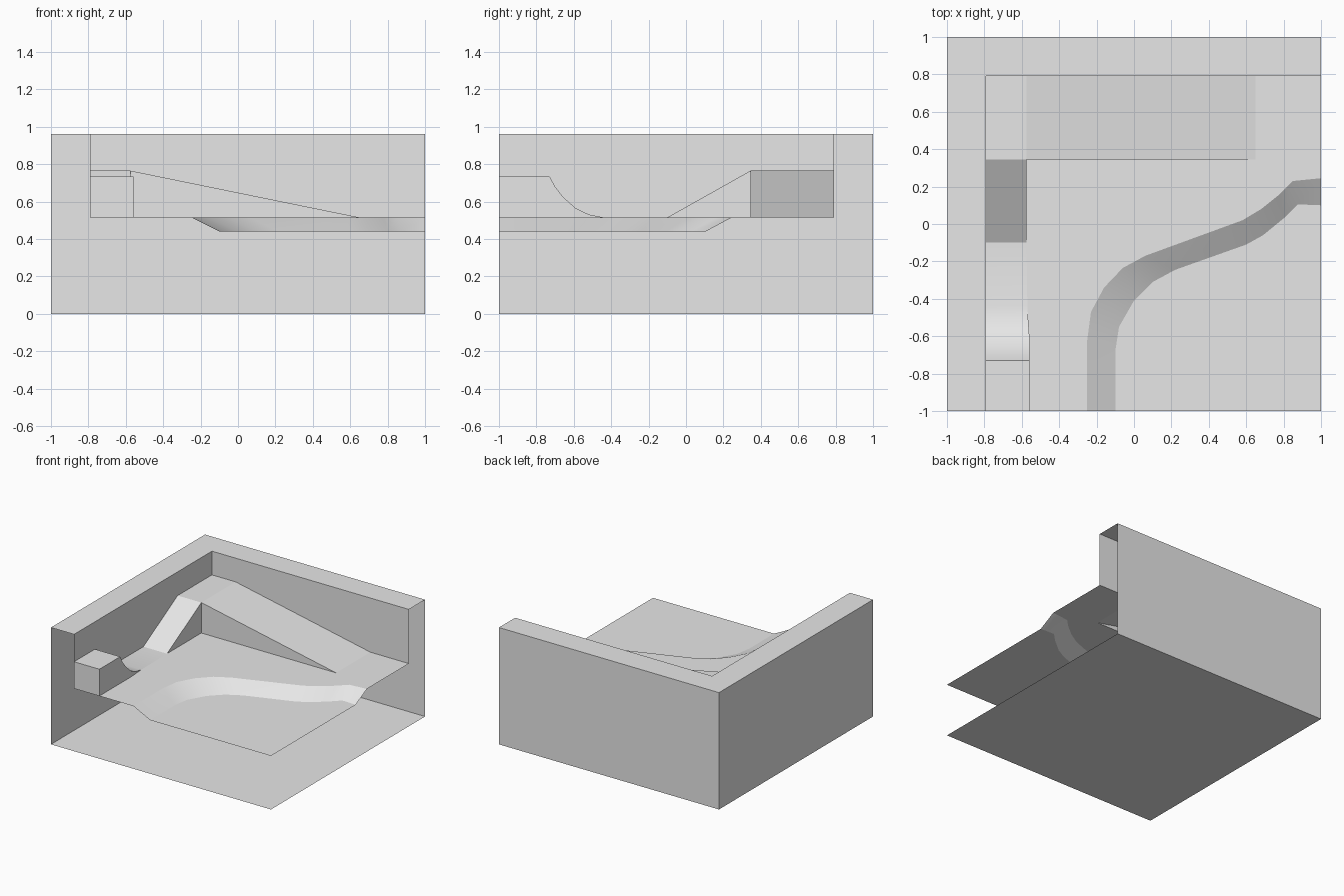
import bpy
import math

cube = bpy.data.objects.get("Cube")
if cube:
    bpy.data.objects.remove(cube, do_unlink=True)

grey = bpy.data.materials.new("plain grey")
grey.use_nodes = True
grey.diffuse_color = (0.8, 0.8, 0.8, 1)
grey.node_tree.nodes["Principled BSDF"].inputs["Base Color"].default_value = (0.8, 0.8, 0.8, 1)

TOP, HIGH, GROUND, LOW = 0.96, 0.765, 0.515, 0.44
INNER = 0.79          # inner wall distance from the centre
RAMP_Y, RAMP_X0, RAMP_X1 = 0.345, -0.575, 0.65


def add(name, verts, faces, smooth=False):
    mesh = bpy.data.meshes.new(name)
    mesh.from_pydata(verts, [], faces)
    mesh.materials.append(grey)
    obj = bpy.data.objects.new(name, mesh)
    bpy.context.collection.objects.link(obj)
    if smooth:
        bpy.ops.object.select_all(action='DESELECT')
        obj.select_set(True)
        bpy.context.view_layer.objects.active = obj
        bpy.ops.object.shade_smooth_by_angle(angle=math.radians(28))
    return obj


def sheet(name, verts):
    """One flat polygon."""
    return add(name, verts, [range(len(verts))])


def strip(name, a, b, smooth=False):
    """Row of quads between two rails."""
    n = len(a)
    return add(name, a + b, [(i, i + 1, n + i + 1, n + i) for i in range(n - 1)], smooth)


# Base and hollow walls, open at their ends
sheet("base", [(-1, -1, 0), (-1, 1, 0), (1, 1, 0), (1, -1, 0)])
outer = [(-1, -1), (-1, 1), (1, 1)]
inner = [(-INNER, -1), (-INNER, INNER), (1, INNER)]
strip("outer_walls", [(x, y, TOP) for x, y in outer], [(x, y, 0) for x, y in outer])
strip("wall_tops", [(x, y, TOP) for x, y in inner], [(x, y, TOP) for x, y in outer])

# Lane along the left wall: block, curved drop, flat, ramp, platform (y, z, right x)
lane = [(-1, 0.735, -0.56), (-0.73, 0.735, -0.56), (-0.7, 0.68, -0.56),
        (-0.655, 0.622, -0.56), (-0.59, 0.565, -0.56), (-0.52, 0.531, -0.565),
        (-0.44, GROUND, -0.57), (-0.1, GROUND, RAMP_X0),
        (RAMP_Y, HIGH, RAMP_X0), (INNER, HIGH, RAMP_X0)]
lane_left = [(-INNER, y, z) for y, z, x in lane]
lane_right = [(x, y, z) for y, z, x in lane]
strip("lane_top", lane_right, lane_left, smooth=True)
strip("left_inner_wall", lane_left, [(-INNER, y, TOP) for y, z, x in lane])


def lane_side(name, points):
    strip(name, [(x, y, GROUND) for x, y, z in points], points)


lane_side("block_side", lane_right[:7])
lane_side("short_ramp_side", lane_right[7:9])
lane_side("block_front", [lane_left[0], lane_right[0]])

# Long ramp along the back wall
ramp = [(RAMP_X0, HIGH), (RAMP_X1, GROUND)]
strip("long_ramp", [(x, RAMP_Y, z) for x, z in ramp], [(x, INNER, z) for x, z in ramp])
sheet("long_ramp_side", [(RAMP_X0, RAMP_Y, GROUND), (RAMP_X1, RAMP_Y, GROUND),
                         (RAMP_X0, RAMP_Y, HIGH)])
back = [(-INNER, HIGH)] + ramp + [(1, GROUND)]
strip("back_inner_wall", [(x, INNER, z) for x, z in back], [(x, INNER, TOP) for x, z in back])

# Winding bank between the two ground levels
bank_top = [(-0.25, -1), (-0.25, -0.62), (-0.23, -0.47), (-0.16, -0.34), (-0.06, -0.235),
            (0.06, -0.17), (0.58, 0.02), (0.68, 0.08), (0.78, 0.16), (0.85, 0.23), (1, 0.245)]
bank_foot = [(-0.1, -1), (-0.1, -0.68), (-0.08, -0.55), (0, -0.41), (0.1, -0.31),
             (0.22, -0.245), (0.6, -0.11), (0.69, -0.06), (0.8, 0.03), (0.875, 0.105), (1, 0.1)]
upper = [(x, y, GROUND) for x, y in bank_top]
lower = [(x, y, LOW) for x, y in bank_foot]
strip("bank", lower, upper, smooth=True)
sheet("lower_ground", [(1, -1, LOW)] + lower[::-1])

# Upper ground, cut around the lane and the long ramp
edge = [(1, INNER), (RAMP_X1, INNER), (RAMP_X1, RAMP_Y), (RAMP_X0, RAMP_Y)]
edge += [(x, y) for x, y, z in lane_right[7::-1]]
sheet("upper_ground", upper + [(x, y, GROUND) for x, y in edge])
